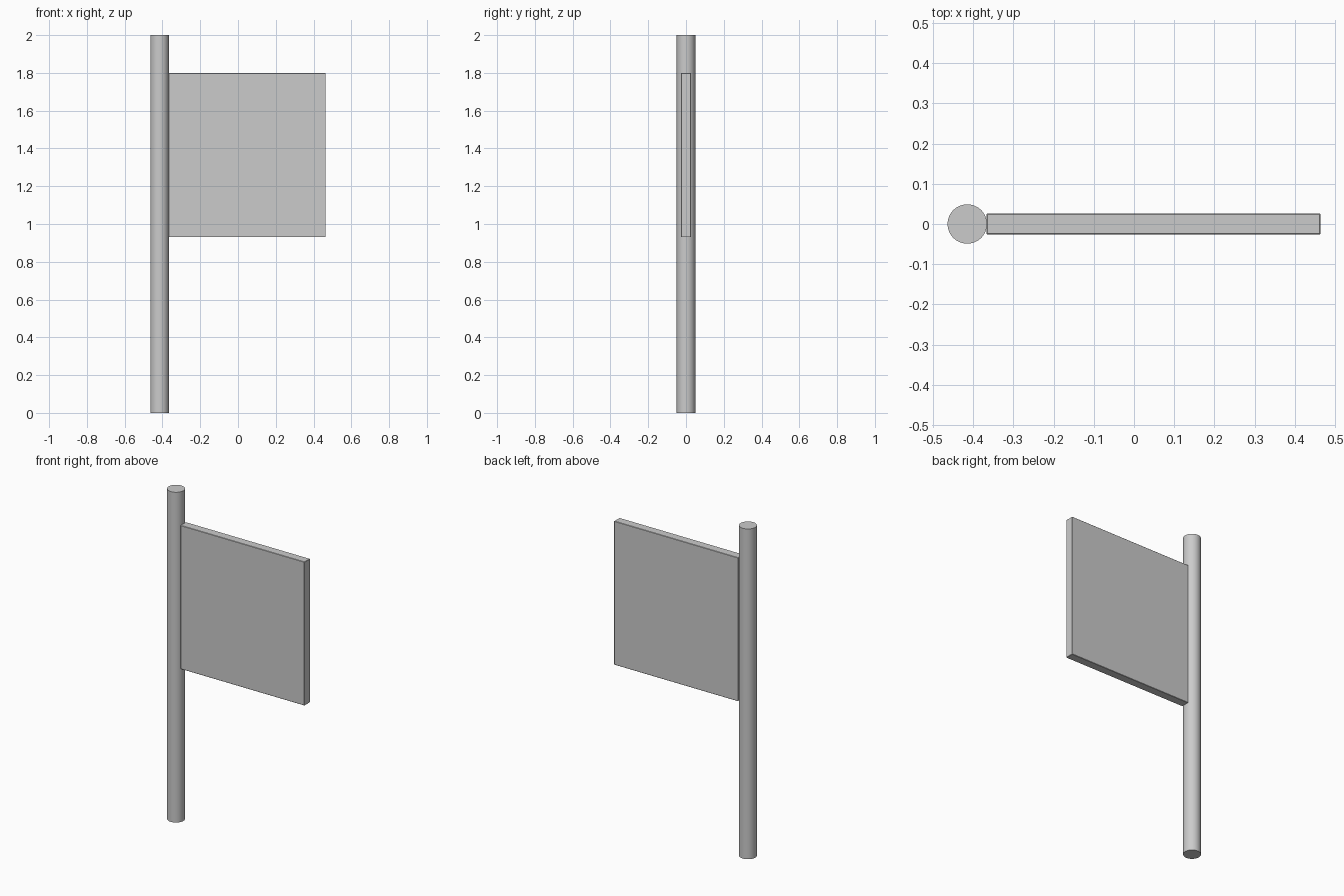
import bpy
import math

if "Cube" in bpy.data.objects:
    bpy.data.objects.remove(bpy.data.objects["Cube"])

# Round pole standing on the ground
bpy.ops.mesh.primitive_cylinder_add(vertices=48, radius=0.049, depth=2.0,
                                    location=(-0.415, 0, 1.0))
pole = bpy.context.object
pole.name = "pole"
bpy.ops.object.shade_smooth_by_angle(angle=math.radians(30))

# Flat sign panel butting against the pole
x0, x1, z0, z1, thickness = -0.367, 0.464, 0.93, 1.80, 0.052
bpy.ops.mesh.primitive_cube_add(size=1, location=((x0 + x1) / 2, 0, (z0 + z1) / 2))
panel = bpy.context.object
panel.name = "sign_panel"
panel.scale = (x1 - x0, thickness, z1 - z0)
bpy.ops.object.transform_apply(location=False, rotation=False, scale=True)

# Slightly eased panel edges
bevel = panel.modifiers.new("eased_edges", 'BEVEL')
bevel.width = 0.002
bevel.segments = 1
